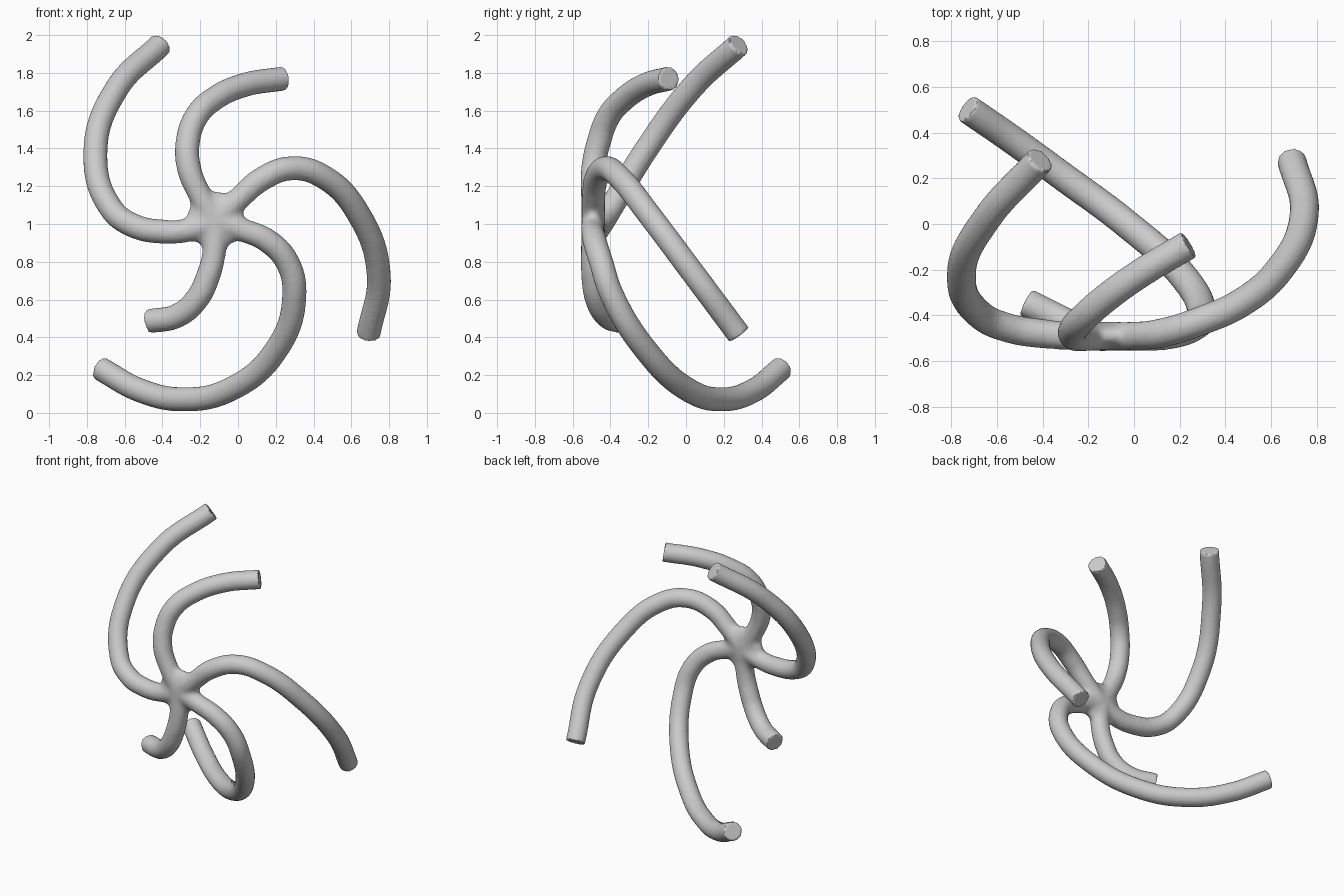
import bpy, bmesh
from mathutils import Vector

if "Cube" in bpy.data.objects:
    bpy.data.objects.remove(bpy.data.objects["Cube"])

HUB = Vector((-0.12, -0.49, 1.02))
R = 0.064

# centre line of each curling arm, from the hub outwards
ARMS = {
    "upper_left_arm": [(-.25, -.49, .97), (-.40, -.48, .96), (-.55, -.455, .99), (-.67, -.40, 1.08),
                       (-.755, -.22, 1.38), (-.64, .03, 1.72), (-.41, .28, 1.95)],
    "upper_arm": [(-.20, -.495, 1.15), (-.26, -.49, 1.30), (-.265, -.46, 1.44), (-.22, -.41, 1.57),
                  (-.13, -.33, 1.66), (.03, -.215, 1.735), (.24, -.09, 1.77)],
    "right_arm": [(-.01, -.49, 1.12), (.13, -.475, 1.24), (.29, -.425, 1.295), (.46, -.35, 1.245),
                  (.64, -.195, 1.05), (.745, .045, .73), (.69, .28, .415)],
    "lower_right_arm": [(.02, -.495, .97), (.15, -.485, .915), (.26, -.45, .80), (.298, -.39, .62),
                        (.20, -.21, .33), (-.05, .015, .12), (-.30, .20, .072), (-.52, .36, .12),
                        (-.73, .505, .235)],
    "lower_left_arm": [(-.125, -.495, .86), (-.16, -.49, .72), (-.22, -.47, .60), (-.32, -.42, .515),
                       (-.47, -.345, .485)],
}


def tube(name, points):
    cu = bpy.data.curves.new(name, 'CURVE')
    cu.dimensions = '3D'
    cu.bevel_depth = R
    cu.bevel_resolution = 6
    cu.resolution_u = 10
    cu.use_fill_caps = True
    sp = cu.splines.new('BEZIER')
    pts = [HUB] + [Vector(p) for p in points]
    sp.bezier_points.add(len(pts) - 1)
    for bp, p in zip(sp.bezier_points, pts):
        bp.co = p
        bp.handle_left_type = bp.handle_right_type = 'AUTO'
    ob = bpy.data.objects.new(name, cu)
    bpy.context.collection.objects.link(ob)
    return ob


parts = [tube(n, p) for n, p in ARMS.items()]
bpy.ops.object.select_all(action='DESELECT')
for ob in parts:
    ob.select_set(True)
bpy.context.view_layer.objects.active = parts[0]
bpy.ops.object.convert(target='MESH')

# flattened hub that webs the arm roots together
bpy.ops.mesh.primitive_uv_sphere_add(segments=32, ring_count=16, radius=1, location=HUB)
hub = bpy.context.object
hub.scale = (.155, .06, .155)
bpy.ops.object.transform_apply(location=True, rotation=True, scale=True)

# join everything into one body
for ob in parts:
    ob.select_set(True)
hub.select_set(True)
bpy.context.view_layer.objects.active = hub
bpy.ops.object.join()
body = bpy.context.object
body.name = "five_armed_pinwheel"
bm = bmesh.new()
bm.from_mesh(body.data)
bmesh.ops.remove_doubles(bm, verts=bm.verts, dist=0.0005)
bmesh.ops.recalc_face_normals(bm, faces=bm.faces)
bm.to_mesh(body.data)
bm.free()

rm = body.modifiers.new("fuse", 'REMESH')
rm.mode = 'VOXEL'
rm.voxel_size = 0.011
bpy.ops.object.modifier_apply(modifier="fuse")

# soften the joints around the hub only
vg = body.vertex_groups.new(name="hub_blend")
for v in body.data.vertices:
    w = (0.32 - (v.co - HUB).length) / 0.12
    if w > 0:
        vg.add([v.index], min(w, 1), 'REPLACE')
sm = body.modifiers.new("blend", 'SMOOTH')
sm.factor = 0.5
sm.iterations = 30
sm.vertex_group = "hub_blend"
bpy.ops.object.modifier_apply(modifier="blend")
bpy.ops.object.shade_smooth_by_angle(angle=0.7)
